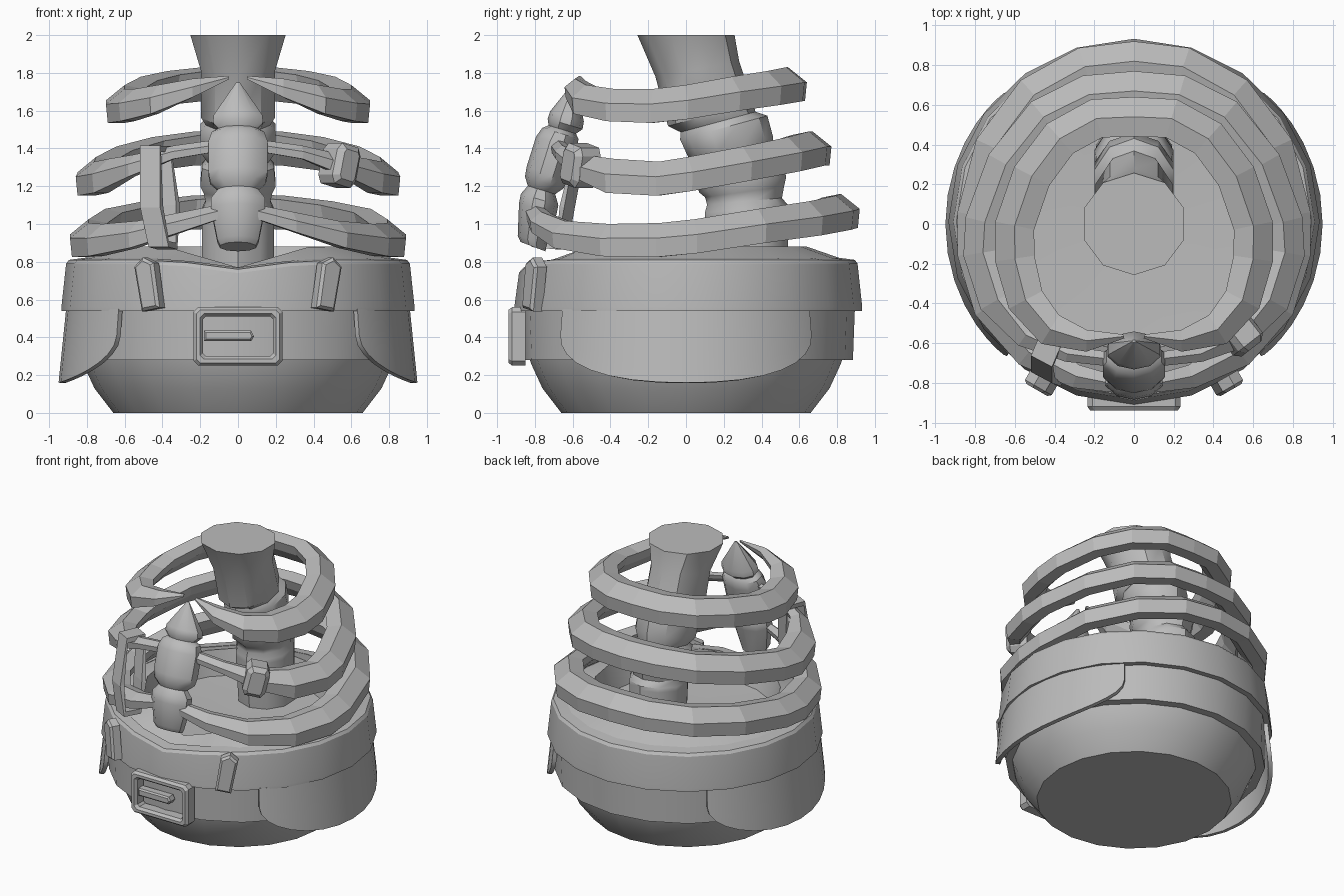
import bpy, bmesh
from math import sin, cos, pi, radians
from mathutils import Vector, Matrix

cube = bpy.data.objects.get("Cube")
if cube:
    bpy.data.objects.remove(cube, do_unlink=True)

grey = bpy.data.materials.new("plain_grey")
grey.use_nodes = True
GREY = (0.5, 0.5, 0.5, 1)
grey.diffuse_color = GREY
grey.node_tree.nodes["Principled BSDF"].inputs["Base Color"].default_value = GREY


def finish(name, bm, smooth=None):
    bmesh.ops.recalc_face_normals(bm, faces=bm.faces)
    mesh = bpy.data.meshes.new(name)
    bm.to_mesh(mesh)
    bm.free()
    mesh.materials.append(grey)
    obj = bpy.data.objects.new(name, mesh)
    bpy.context.collection.objects.link(obj)
    if smooth:
        bpy.ops.object.select_all(action="DESELECT")
        obj.select_set(True)
        bpy.context.view_layer.objects.active = obj
        bpy.ops.object.shade_smooth_by_angle(angle=radians(smooth))
    return obj


def loft(name, rings, loop=False, smooth=None):
    """Skin closed rings of points; cap the ends, or join them in a loop."""
    bm = bmesh.new()
    rows = [[bm.verts.new(p) for p in ring] for ring in rings]
    n = len(rows[0])
    pairs = list(zip(rows, rows[1:])) + ([(rows[-1], rows[0])] if loop else [])
    for a, b in pairs:
        for i in range(n):
            j = (i + 1) % n
            bm.faces.new((a[i], a[j], b[j], b[i]))
    if not loop:
        bm.faces.new(rows[0])
        bm.faces.new(rows[-1])
    return finish(name, bm, smooth)


def circle(r, z, n=20, y=0, depth=1.0, tilt=0.0):
    """Ring with a corner at the very front and back."""
    ring = []
    for i in range(n):
        a = 2 * pi * i / n + pi / 2
        ring.append((r * cos(a), y + r * depth * sin(a), z + tilt * r * sin(a)))
    return ring


def plate(name, outline, thick, matrix, bevel):
    """Extrude an x/z outline outward along local -y and bevel its face."""
    bm = bmesh.new()
    face = bm.faces.new([bm.verts.new((x, 0, z)) for x, z in outline])
    out = bmesh.ops.extrude_face_region(bm, geom=[face])["geom"]
    verts = [v for v in out if isinstance(v, bmesh.types.BMVert)]
    bmesh.ops.translate(bm, verts=verts, vec=(0, -thick, 0))
    edges = [e for e in bm.edges if all(v in verts for v in e.verts)]
    bmesh.ops.bevel(bm, geom=edges, offset=bevel, segments=1, affect="EDGES")
    bmesh.ops.transform(bm, matrix=matrix, verts=bm.verts)
    return finish(name, bm)


def notch(obj, depth):
    """Dip the front of the top rim into a shallow V."""
    for v in obj.data.vertices:
        if v.co.z > 0.72 and v.co.y < -0.4:
            v.co.z -= depth * max(0, 1 - abs(v.co.x) / 0.38)


# Lower body: bowl with a domed rim, dipping to a notch at the front
body = loft("lower_body", [circle(r, z, 20) for r, z in
            [(0.66, 0), (0.76, 0.13), (0.82, 0.26), (0.86, 0.4), (0.87, 0.8),
             (0.64, 0.88), (0.6, 0.7), (0.05, 0.68)]], smooth=30)
notch(body, 0.11)

# Belts, set slightly to the back
def band(name, section):
    return loft(name, [circle(r, z, y=0.012, depth=0.985) for r, z in section], loop=True, smooth=30)

upper_belt = band("upper_belt", [(0.84, 0.55), (0.935, 0.54), (0.935, 0.56),
                                 (0.91, 0.79), (0.895, 0.81), (0.82, 0.82)])
notch(upper_belt, 0.05)
band("lower_belt", [(0.82, 0.28), (0.885, 0.28), (0.895, 0.54), (0.84, 0.54)])

# Curved side flaps
for name, side in (("left_flap", 0), ("right_flap", pi)):
    bm = bmesh.new()
    cols = []
    for i in range(17):
        u = sin(pi / 2 * (-1 + i / 8))
        a = side + u * radians(46)
        low = 0.16 + 0.25 * (1 - (1 - abs(u) ** 2.2) ** 0.5)
        col = []
        for k in range(5):
            z = 0.55 + (low - 0.55) * k / 4
            r = 0.91 + 0.04 * (0.55 - z) / 0.39
            col.append(bm.verts.new((r * cos(a), r * sin(a), z)))
        cols.append(col)
    for a, b in zip(cols, cols[1:]):
        for k in range(4):
            bm.faces.new((a[k], b[k], b[k + 1], a[k + 1]))
    flap = finish(name, bm, 30)
    flap.modifiers.new("thickness", "SOLIDIFY").thickness = 0.03
    flap.modifiers.new("sharp_rim", "EDGE_SPLIT").split_angle = radians(35)

# Pointed belt clips
for name, s in (("left_clip", 1), ("right_clip", -1)):
    turn = Matrix.Rotation(s * radians(30), 4, "Z")
    lean = Matrix.Rotation(s * radians(10), 4, "Y")
    plate(name, [(-0.055, -0.14), (0.055, -0.14), (0.06, 0.1), (0, 0.14), (-0.06, 0.1)],
          0.07, Matrix.Translation((s * 0.455, -0.775, 0.685)) @ turn @ lean, 0.015)

# Buckle frame and prong
def rect(w, h, y, c):
    pts = []
    for sx, sz in ((1, 1), (-1, 1), (-1, -1), (1, -1)):
        corner = [(sx * w, y, 0.405 + sz * (h - c)), (sx * (w - c), y, 0.405 + sz * h)]
        pts += corner if sx * sz > 0 else corner[::-1]
    return pts

loft("buckle_frame", [rect(0.235, 0.155, -0.85, 0.025), rect(0.235, 0.155, -0.92, 0.025),
                      rect(0.22, 0.14, -0.94, 0.02), rect(0.2, 0.12, -0.94, 0.02),
                      rect(0.185, 0.105, -0.92, 0.015), rect(0.185, 0.105, -0.85, 0.015)], loop=True)
plate("buckle_prong", [(-0.18, -0.025), (0.07, -0.025), (0.085, 0), (0.07, 0.03), (-0.18, 0.03)],
      0.06, Matrix.Translation((0, -0.865, 0.405)), 0.01)

# Spine: leaning stack of vertebrae (radius, height, y, depth, tilt)
loft("spine", [circle(r, z, 10, y, d, t) for r, z, y, d, t in
     [(0.2, 0.64, 0.34, 1, 0), (0.2, 1.05, 0.32, 1.1, 0.1), (0.2, 1.08, 0.32, 1.1, 0.1),
      (0.18, 1.12, 0.31, 1.1, 0.1), (0.19, 1.17, 0.31, 1.1, 0.15), (0.21, 1.21, 0.3, 1.1, 0.2),
      (0.2, 1.31, 0.27, 1.1, 0.25), (0.17, 1.34, 0.27, 1.1, 0.25), (0.21, 1.4, 0.24, 1.05, 0.3),
      (0.21, 1.51, 0.2, 1.1, 0.3), (0.18, 1.54, 0.17, 1.1, 0.3), (0.205, 1.58, 0.13, 1.1, 0.3),
      (0.205, 1.82, 0.06, 1.08, 0.2), (0.265, 2, 0, 0.97, 0)]], smooth=37)

# Ribs: bevelled section swept along a mirrored path, thinner toward the front
SECTION = [(-0.14, 0.07), (-0.04, 0.09), (0.06, 0.01), (0.05, -0.09), (-0.04, -0.09), (-0.12, 0)]

def rib(name, half):
    path = [(-x, y, z, s) for x, y, z, s in half[:0:-1]] + half
    rings = []
    for i, (x, y, z, s) in enumerate(path):
        a, b = path[max(i - 1, 0)], path[min(i + 1, len(path) - 1)]
        out = Vector((-(b[1] - a[1]), b[0] - a[0], 0)).normalized()
        rings.append([Vector((x, y, z + v * s)) + out * u * s for u, v in SECTION])
    return loft(name, rings)

rib("upper_rib", [(0, 0.58, 1.74, 1), (0.2, 0.57, 1.74, 1), (0.4, 0.46, 1.72, 1), (0.55, 0.26, 1.69, 1),
                  (0.64, 0, 1.645, 1), (0.64, -0.18, 1.625, 1), (0.58, -0.4, 1.63, 0.95),
                  (0.44, -0.56, 1.66, 0.85), (0.24, -0.61, 1.72, 0.55), (0.05, -0.57, 1.775, 0.1)])
rib("middle_rib", [(0, 0.71, 1.4, 1), (0.24, 0.69, 1.4, 1), (0.48, 0.57, 1.37, 1), (0.68, 0.32, 1.32, 1),
                   (0.79, 0.02, 1.265, 1), (0.8, -0.15, 1.24, 1), (0.72, -0.4, 1.255, 1),
                   (0.56, -0.58, 1.31, 0.65), (0.34, -0.67, 1.38, 0.4), (0.08, -0.7, 1.42, 0.35)])
rib("lower_rib", [(0, 0.86, 1.07, 1), (0.26, 0.83, 1.06, 1), (0.53, 0.68, 1.03, 1), (0.74, 0.4, 0.99, 1),
                  (0.83, 0.05, 0.935, 1), (0.83, -0.15, 0.915, 1), (0.75, -0.43, 0.915, 0.95),
                  (0.55, -0.67, 0.945, 0.8), (0.3, -0.79, 1.01, 0.6), (0.06, -0.83, 1.075, 0.4)])

# Breastbone: pointed tip, collar, rounded body, tapered end
loft("breastbone", [circle(r, z, 10, y, 0.66, t) for r, z, y, t in
     [(0.1, 0.88, -0.81, -0.25), (0.115, 0.91, -0.815, -0.25), (0.15, 1.08, -0.785, -0.2),
      (0.15, 1.13, -0.775, -0.2), (0.11, 1.18, -0.765, -0.2), (0.155, 1.22, -0.75, -0.2),
      (0.165, 1.27, -0.735, -0.2), (0.165, 1.43, -0.685, -0.2), (0.145, 1.48, -0.665, -0.2),
      (0.11, 1.5, -0.655, -0.2), (0.14, 1.53, -0.64, -0.2), (0.135, 1.57, -0.63, -0.2),
      (0.01, 1.75, -0.59, 0)]], smooth=35)

# Strap looped around the middle and lower ribs
def strap(name, loop, half_width, thick):
    centre = sum((Vector(p) for p in loop), Vector()) / len(loop)
    side = Vector((cos(radians(-28)), sin(radians(-28)), 0)) * half_width
    rings = []
    for p in loop:
        p = Vector(p)
        out = (p - centre).normalized() * thick
        rings.append([p - side, p - side + out, p + side + out, p + side])
    return loft(name, rings, loop=True)

strap("rib_strap", [(-0.46, -0.69, 1.38), (-0.45, -0.745, 1.1), (-0.42, -0.775, 0.91),
                    (-0.38, -0.66, 0.9), (-0.38, -0.64, 1.1), (-0.41, -0.57, 1.38)], 0.06, 0.035)

# Band wrapped around the middle rib
turn = Matrix.Rotation(radians(38), 4, "Z") @ Matrix.Rotation(radians(14), 4, "Y")
plate("rib_wrap", [(-0.055, -0.11), (0.055, -0.11), (0.08, -0.07), (0.08, 0.07), (0.055, 0.11),
                   (-0.055, 0.11), (-0.08, 0.07), (-0.08, -0.07)],
      0.15, Matrix.Translation((0.5, -0.51, 1.31)) @ turn, 0.03)
